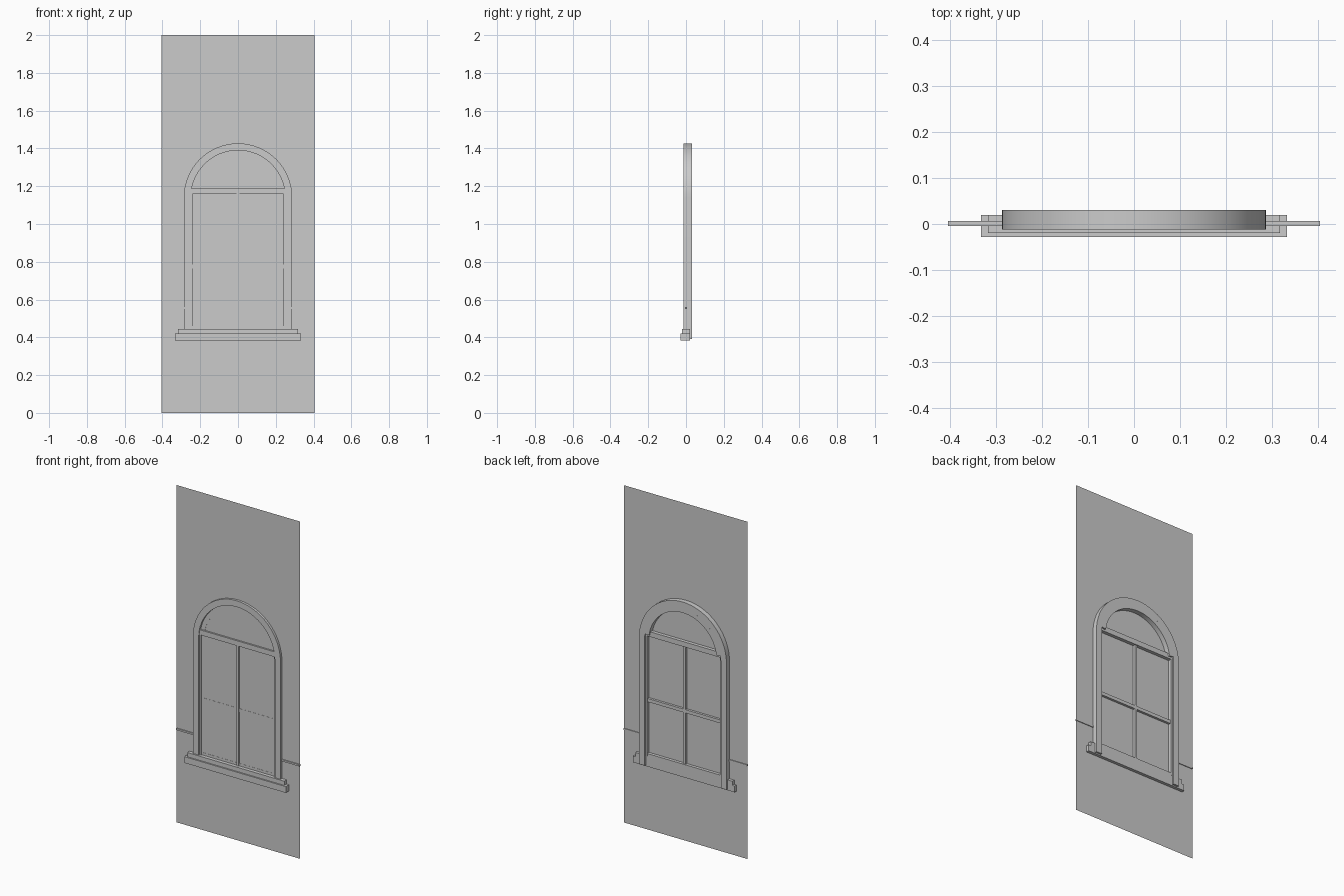
import bpy, bmesh
from math import pi, sin, cos

if "Cube" in bpy.data.objects:
    bpy.data.objects.remove(bpy.data.objects["Cube"])

SPRING = 1.14          # height of the arch centre
WALL_Y = 0.002


def arc(r, a0=0.0, a1=pi, n=32):
    return [(r * cos(a0 + (a1 - a0) * i / n), SPRING + r * sin(a0 + (a1 - a0) * i / n))
            for i in range(n + 1)]


def finish(name, bm):
    mesh = bpy.data.meshes.new(name)
    bm.to_mesh(mesh)
    bm.free()
    ob = bpy.data.objects.new(name, mesh)
    bpy.context.collection.objects.link(ob)
    return ob


def sheet(name, pts, y=WALL_Y):
    bm = bmesh.new()
    bm.faces.new([bm.verts.new((x, y, z)) for x, z in pts])
    bmesh.ops.triangulate(bm, faces=bm.faces[:])
    return finish(name, bm)


def band(name, outer, inner, y0, y1):
    """Solid strip between two matching x-z paths, from y0 to y1."""
    bm = bmesh.new()
    rings = [[bm.verts.new(c) for c in ((o[0], y0, o[1]), (i[0], y0, i[1]),
                                        (i[0], y1, i[1]), (o[0], y1, o[1]))]
             for o, i in zip(outer, inner)]
    for a, b in zip(rings, rings[1:]):
        for k in range(4):
            bm.faces.new((a[k], a[(k + 1) % 4], b[(k + 1) % 4], b[k]))
    bm.faces.new(rings[0])
    bm.faces.new(rings[-1][::-1])
    bmesh.ops.recalc_face_normals(bm, faces=bm.faces[:])
    ob = finish(name, bm)
    bpy.ops.object.select_all(action='DESELECT')
    ob.select_set(True)
    bpy.context.view_layer.objects.active = ob
    bpy.ops.object.shade_smooth_by_angle(angle=0.6)
    return ob


def box(name, x0, x1, y0, y1, z0, z1):
    return band(name, [(x0, z1), (x1, z1)], [(x0, z0), (x1, z0)], y0, y1)


def mirror(ob):
    m = ob.modifiers.new("mirror", 'MIRROR')
    m.use_axis[0] = True
    return ob


# wall sheet with an arched opening, and the baseboard strip below it
mirror(sheet("wall", [(0, 0.12), (0.405, 0.12), (0.405, 2.0), (0, 2.0)]
             + arc(0.25, pi / 2, 0, 16) + [(0.25, 0.445), (0, 0.445)]))
sheet("baseboard", [(-0.405, 0), (0.405, 0), (0.405, 0.12), (-0.405, 0.12)])

# glass filling the opening
sheet("glass", [(-0.25, 0.445), (0.25, 0.445)] + arc(0.25))

# slim rail on the wall either side of the window
mirror(box("chair_rail", 0.287, 0.405, -0.0045, 0.0065, 0.55, 0.56))

# arched casing around the window
band("casing", [(0.287, 0.39)] + arc(0.287) + [(-0.287, 0.39)],
     [(0.25, 0.39)] + arc(0.25) + [(-0.25, 0.39)], -0.012, 0.031)

# sash: curved head, side stiles, transom and bottom rail
band("arched_head", arc(0.25, 0.13, pi - 0.13), arc(0.223, 0.13, pi - 0.13), 0.001, 0.031)
mirror(box("stile", 0.24, 0.25, -0.006, 0.022, 0.445, 1.16))
box("transom", -0.25, 0.25, -0.008, 0.022, 1.158, 1.188)
box("bottom_rail", -0.25, 0.25, 0.001, 0.02, 0.44, 0.46)

# glazing bars
box("vertical_bar", -0.007, 0.007, -0.005, 0.016, 0.445, 1.16)
box("horizontal_bar", -0.24, 0.24, 0.001, 0.016, 0.765, 0.785)

# stepped sill
box("sill_lower", -0.333, 0.333, -0.028, 0.02, 0.383, 0.42)
box("sill_upper", -0.318, 0.318, -0.02, 0.02, 0.42, 0.445)
